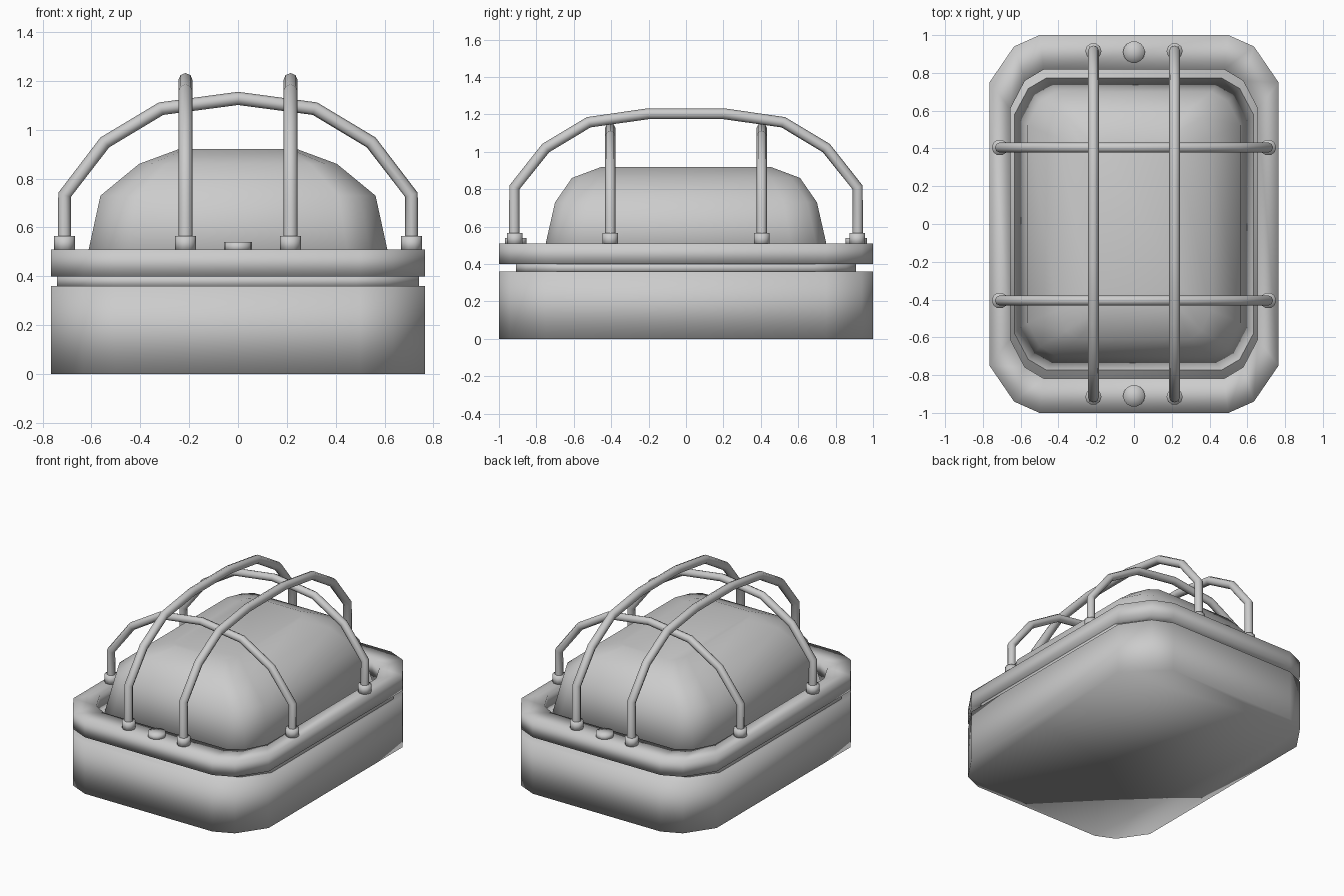
import bpy, bmesh, math

if "Cube" in bpy.data.objects:
    bpy.data.objects.remove(bpy.data.objects["Cube"])


def outline(corner):
    """Mirror one corner (listed counter-clockwise, +x +y quadrant) to a full loop."""
    back = corner[::-1]
    return (corner + [(-x, y) for x, y in back]
            + [(-x, -y) for x, y in corner] + [(x, -y) for x, y in back])


def ring(loop, z, hx, hy):
    """Scale a loop to half-sizes hx, hy at height z."""
    mx = max(p[0] for p in loop)
    my = max(p[1] for p in loop)
    return [(x * hx / mx, y * hy / my, z) for x, y in loop]


def loft(name, rings, closed=False, tip=0.0, loc=(0, 0, 0)):
    """Bridge rings of equal size; cap the ends or close the ring section."""
    bm = bmesh.new()
    vs = [[bm.verts.new(p) for p in r] for r in rings]
    pairs = list(zip(vs, vs[1:]))
    if closed:
        pairs.append((vs[-1], vs[0]))
    n = len(vs[0])
    for a, b in pairs:
        for i in range(n):
            j = (i + 1) % n
            bm.faces.new((a[i], a[j], b[j], b[i]))
    if not closed:
        bm.faces.new(vs[0][::-1])
        top = bm.faces.new(vs[-1])
        if tip:
            bmesh.ops.poke(bm, faces=[top], offset=tip)
    bmesh.ops.recalc_face_normals(bm, faces=bm.faces[:])
    for f in bm.faces:
        f.smooth = True
    me = bpy.data.meshes.new(name)
    bm.to_mesh(me)
    bm.free()
    ob = bpy.data.objects.new(name, me)
    ob.location = loc
    bpy.context.collection.objects.link(ob)
    return ob


def circle(r, n, z):
    return [(r * math.cos(2 * math.pi * i / n), r * math.sin(2 * math.pi * i / n), z)
            for i in range(n)]


def wire(name, half, to3d, radius):
    """Bent wire hoop from half a profile, mirrored about the centre."""
    pts = half + [(-a, z) for a, z in half[::-1] if a > 0]
    cu = bpy.data.curves.new(name, 'CURVE')
    cu.dimensions = '3D'
    cu.bevel_depth = radius
    cu.bevel_resolution = 2
    cu.use_fill_caps = True
    sp = cu.splines.new('POLY')
    sp.points.add(len(pts) - 1)
    for p, (a, z) in zip(sp.points, pts):
        p.co = (*to3d(a, z), 1)
    ob = bpy.data.objects.new(name, cu)
    bpy.context.collection.objects.link(ob)
    bpy.ops.object.select_all(action='DESELECT')
    ob.select_set(True)
    bpy.context.view_layer.objects.active = ob
    bpy.ops.object.convert(target='MESH')
    bpy.ops.object.shade_smooth()


OUTER = outline([(0.765, 0.75), (0.635, 0.94), (0.50, 1.0)])
INNER = outline([(0.655, 0.61), (0.578, 0.758), (0.478, 0.818)])

# housing and recessed gasket
loft("housing", [ring(OUTER, 0, 0.765, 1), ring(OUTER, 0.36, 0.765, 1)])
loft("gasket", [ring(OUTER, 0.355, 0.74, 0.91), ring(OUTER, 0.405, 0.74, 0.91)])

# open clamping rim
loft("rim", [ring(OUTER, 0.40, 0.765, 1), ring(OUTER, 0.51, 0.765, 1),
             ring(INNER, 0.51, 0.655, 0.818), ring(INNER, 0.40, 0.655, 0.818)], closed=True)

# domed lens
loft("lens", [ring(INNER, z, hx, hy) for z, hx, hy in
              [(0.40, 0.635, 0.775), (0.73, 0.563, 0.70), (0.86, 0.405, 0.61), (0.92, 0.243, 0.45)]])

# guard wires with their sockets
cross = [(0.71, 0.50), (0.71, 0.733), (0.545, 0.948), (0.315, 1.086), (0, 1.128)]
long = [(0.918, 0.50), (0.917, 0.81), (0.75, 1.02), (0.52, 1.158), (0.205, 1.203)]
for s in (-1, 1):
    wire("cross_guard_wire", cross, lambda a, z: (a, s * 0.405, z), 0.027)
    wire("long_guard_wire", long, lambda a, z: (s * 0.215, a, z), 0.029)
    for t in (-1, 1):
        for x, y in ((0.71, 0.405), (0.215, 0.915)):
            loft("wire_socket", [circle(0.043, 10, 0.50), circle(0.043, 10, 0.565)],
                 loc=(s * x, t * y, 0))
    # cover screws
    loft("cover_screw", [circle(0.058, 14, 0.50), circle(0.058, 14, 0.54)],
         tip=0.02, loc=(0, s * 0.91, 0))
